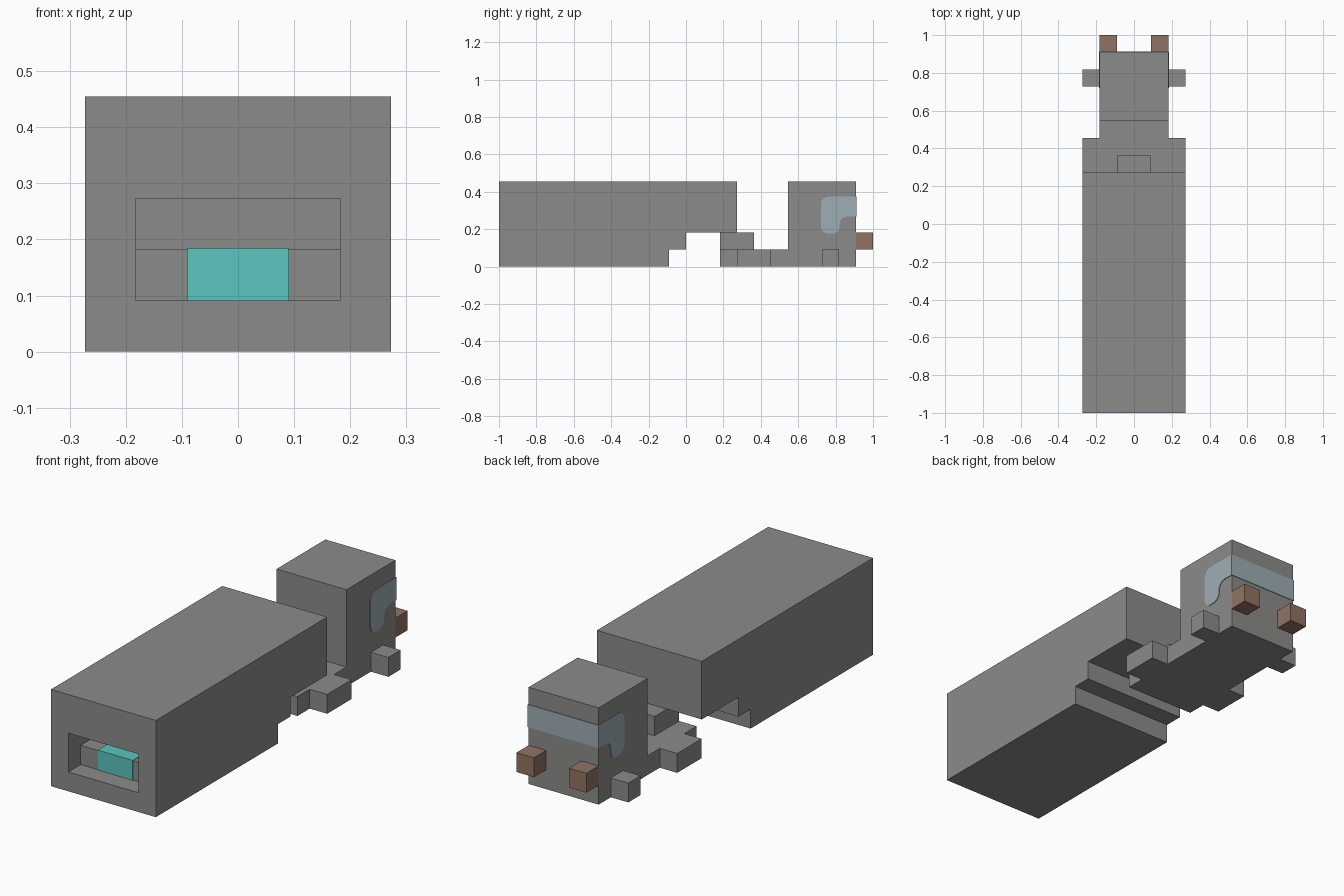
import bpy, bmesh, math

U = 1 / 11  # one building block

default = bpy.data.objects.get("Cube")
if default:
    bpy.data.objects.remove(default, do_unlink=True)


def material(name, rgb):
    m = bpy.data.materials.new(name)
    m.use_nodes = True
    m.diffuse_color = (*rgb, 1)
    bsdf = next(n for n in m.node_tree.nodes if n.type == 'BSDF_PRINCIPLED')
    bsdf.inputs["Base Color"].default_value = (*rgb, 1)
    return m


GREY = material("body grey", (0.26, 0.26, 0.25))
BROWN = material("lamp brown", (0.28, 0.175, 0.125))
TEAL = material("bench teal", (0.105, 0.56, 0.51))
GLASS = material("window pale blue", (0.34, 0.42, 0.46))


def extrude(name, outline, x0, x1, mat):
    """Solid made from a (y, z) outline swept from x0 to x1."""
    bm = bmesh.new()
    face = bm.faces.new([bm.verts.new((x0, y, z)) for y, z in outline])
    res = bmesh.ops.extrude_face_region(bm, geom=[face])
    moved = [g for g in res["geom"] if isinstance(g, bmesh.types.BMVert)]
    bmesh.ops.translate(bm, verts=moved, vec=(x1 - x0, 0, 0))
    bmesh.ops.recalc_face_normals(bm, faces=bm.faces)
    mesh = bpy.data.meshes.new(name)
    bm.to_mesh(mesh)
    bm.free()
    mesh.materials.append(mat)
    ob = bpy.data.objects.new(name, mesh)
    bpy.context.collection.objects.link(ob)
    return ob


def blocks(outline):
    return [(y * U, z * U) for y, z in outline]


def box(name, x, y, z, mat):
    """Box from ranges given in blocks."""
    outline = [(y[0], z[0]), (y[1], z[0]), (y[1], z[1]), (y[0], z[1])]
    return extrude(name, blocks(outline), x[0] * U, x[1] * U, mat)


def arc(cy, cz, r, a0, a1, n=6):
    angles = [math.radians(a0 + (a1 - a0) * i / n) for i in range(n + 1)]
    return [(cy + r * math.cos(a), cz + r * math.sin(a)) for a in angles]


# Trailer with stepped underside
trailer = extrude("trailer", blocks([(-11, 0), (-1, 0), (-1, 1), (0, 1), (0, 2),
                                     (3, 2), (3, 5), (-11, 5)]), -3 * U, 3 * U, GREY)

# Stepped alcove in the trailer's end
cutter = extrude("alcove_cutter", blocks([(-12, 1), (-10, 1), (-10, 2), (-9, 2),
                                          (-9, 3), (-12, 3)]), -2 * U, 2 * U, GREY)
cutter.hide_render = True
cut = trailer.modifiers.new("alcove", 'BOOLEAN')
cut.operation = 'DIFFERENCE'
cut.solver = 'EXACT'
cut.object = cutter
bpy.context.view_layer.objects.active = trailer
bpy.ops.object.modifier_apply(modifier=cut.name)
bpy.data.objects.remove(cutter, do_unlink=True)

# Bench inside the alcove, slightly proud of the step
box("alcove_bench", (-1, 1), (-10.03, -9), (1, 2.03), TEAL)

# Tractor unit
box("chassis", (-2, 2), (2, 6), (0, 1), GREY)
box("hitch", (-1, 1), (2, 4), (1, 2), GREY)
box("cab", (-2, 2), (6, 10), (0, 5), GREY)

# Side window outline: a band that turns down into a rounded tail
LEFT, RIGHT, TOP, MID, LOW, END = 0.721, 0.822, 0.374, 0.267, 0.176, 10 * U
R, T = 0.04, 0.003
window = ([(END + T, TOP)]
          + arc(LEFT + R, TOP - R, R, 90, 180)
          + arc(LEFT + R, LOW + R, R, 180, 270)
          + arc(RIGHT - R, LOW + R, R, 270, 360)
          + arc(RIGHT + R, MID - R, R, 180, 90)
          + [(END + T, MID)])

# Mirrored parts
for side, s in (("left", 1), ("right", -1)):
    outer = sorted((2 * s, 3 * s))
    box(side + "_rear_wheel", outer, (3, 5), (0, 1), GREY)
    box(side + "_front_wheel", outer, (8, 9), (0, 1), GREY)
    box(side + "_lamp", sorted((s, 2 * s)), (10, 11), (1, 2), BROWN)
    extrude(side + "_window", window, s * 2 * U, s * (2 * U + T), GLASS)

# Windscreen band across the cab's end
extrude("windscreen", [(END, MID), (END + T, MID), (END + T, TOP), (END, TOP)],
        -2 * U, 2 * U, GLASS)
